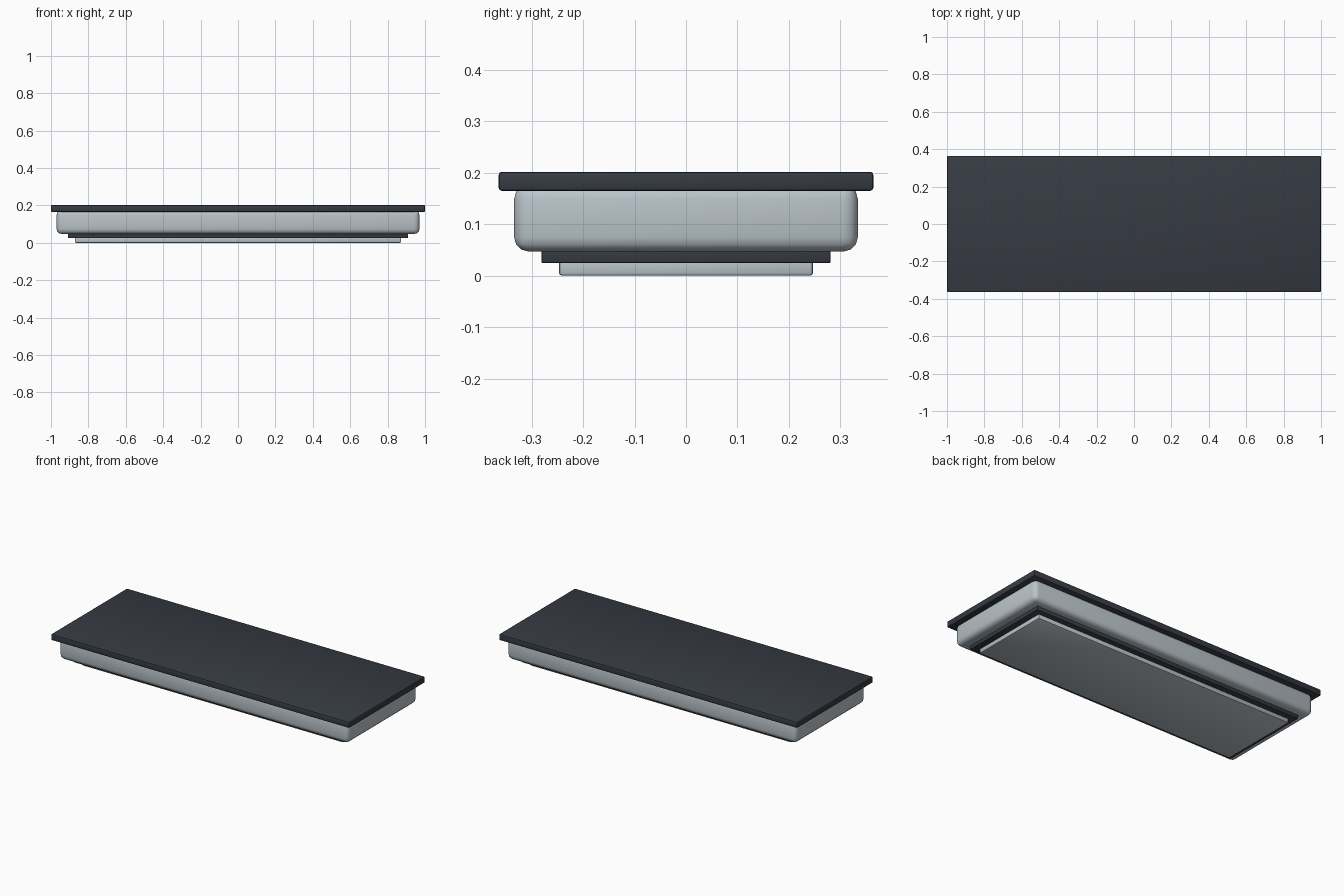
import bpy

if "Cube" in bpy.data.objects:
    bpy.data.objects.remove(bpy.data.objects["Cube"])


def material(name, color):
    m = bpy.data.materials.new(name)
    m.diffuse_color = (*color, 1.0)
    m.use_nodes = True
    m.node_tree.nodes["Principled BSDF"].inputs["Base Color"].default_value = m.diffuse_color
    return m


dark = material("dark slate", (0.037, 0.044, 0.056))
light = material("pale grey", (0.49, 0.55, 0.585))


def slab(name, half_x, half_y, z0, z1, bevel, segments, mat):
    """Centred box from z0 to z1 with rounded edges."""
    bpy.ops.mesh.primitive_cube_add(size=2, location=(0, 0, (z0 + z1) / 2))
    ob = bpy.context.object
    ob.name = name
    ob.scale = (half_x, half_y, (z1 - z0) / 2)
    bpy.ops.object.transform_apply(location=False, rotation=False, scale=True)
    ob.data.materials.append(mat)
    mod = ob.modifiers.new("rounded edges", 'BEVEL')
    mod.width = bevel
    mod.segments = segments
    bpy.ops.object.modifier_apply(modifier=mod.name)
    bpy.ops.object.shade_smooth_by_angle(angle=0.6)
    return ob


# Stacked parts, bottom to top; each sinks slightly into the next
slab("foot_plate", 0.872, 0.247, 0.0, 0.035, 0.006, 2, light)
slab("recess_band", 0.909, 0.281, 0.0245, 0.06, 0.003, 2, dark)
slab("main_body", 0.97, 0.334, 0.047, 0.177, 0.028, 3, light)
slab("top_slab", 1.0, 0.364, 0.165, 0.202, 0.006, 2, dark)
